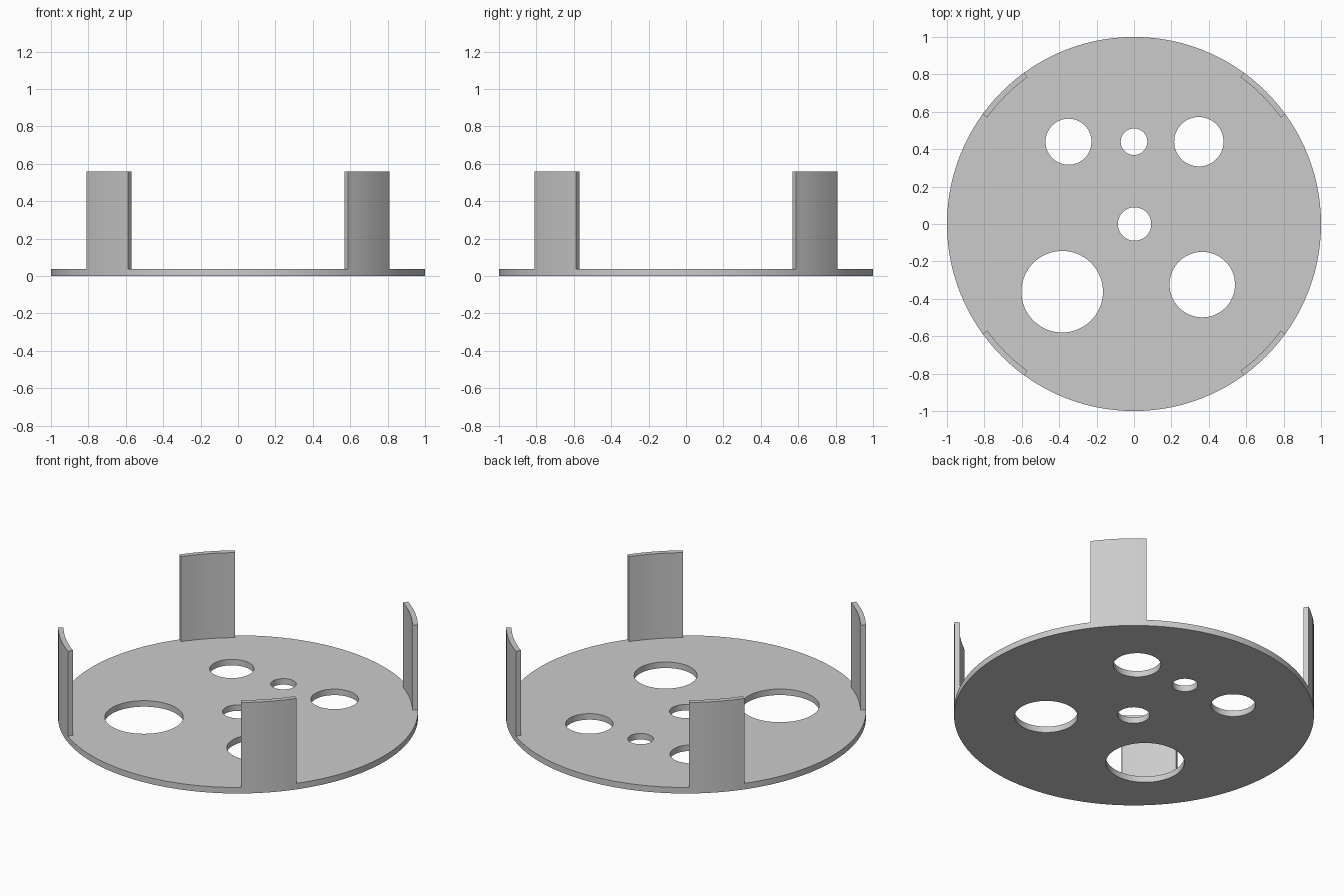
import bpy
import bmesh
from math import cos, sin, radians

PLATE_TOP = 0.037
TAB_TOP = 0.558
TAB_INNER = 0.97

if "Cube" in bpy.data.objects:
    bpy.data.objects.remove(bpy.data.objects["Cube"], do_unlink=True)

grey = bpy.data.materials.new("plain_grey")
grey.use_nodes = True
colour = (0.6, 0.6, 0.6, 1)
grey.diffuse_color = colour
grey.node_tree.nodes["Principled BSDF"].inputs["Base Color"].default_value = colour


def select_only(ob):
    bpy.ops.object.select_all(action="DESELECT")
    ob.select_set(True)
    bpy.context.view_layer.objects.active = ob


def cylinder(name, x, y, radius, bottom, top, sides):
    bpy.ops.mesh.primitive_cylinder_add(
        vertices=sides, radius=radius, depth=top - bottom,
        location=(x, y, (bottom + top) / 2))
    ob = bpy.context.object
    ob.name = name
    return ob


def finish(ob):
    ob.data.materials.clear()
    ob.data.materials.append(grey)
    select_only(ob)
    bpy.ops.object.shade_smooth_by_angle(angle=radians(30))


# Round base plate, drilled with six holes (x, y, radius)
plate = cylinder("base_plate", 0, 0, 1, 0, PLATE_TOP, 120)
holes = [(-0.35, 0.44, 0.123), (0, 0.44, 0.071), (0.347, 0.44, 0.132),
         (0.003, 0, 0.089), (-0.384, -0.362, 0.218), (0.365, -0.324, 0.175)]
for x, y, radius in holes:
    cutter = cylinder("hole_cutter", x, y, radius, -0.1, 0.1, 64)
    cutter.hide_render = True
    drill = plate.modifiers.new("hole", "BOOLEAN")
    drill.operation = "DIFFERENCE"
    drill.solver = "EXACT"
    drill.object = cutter
    select_only(plate)
    bpy.ops.object.modifier_apply(modifier=drill.name)
    bpy.data.objects.remove(cutter, do_unlink=True)
finish(plate)


def curved_tab(name, middle):
    """Upright strip following the plate rim, 18 degrees wide."""
    angles = [radians(middle + step) for step in range(-9, 10, 3)]
    outline = [(cos(a), sin(a)) for a in angles]
    outline += [(TAB_INNER * cos(a), TAB_INNER * sin(a)) for a in reversed(angles)]
    bm = bmesh.new()
    base = bm.faces.new([bm.verts.new((x, y, PLATE_TOP)) for x, y in outline])
    walls = bmesh.ops.extrude_face_region(bm, geom=[base], use_keep_orig=True)
    top = [v for v in walls["geom"] if isinstance(v, bmesh.types.BMVert)]
    bmesh.ops.translate(bm, verts=top, vec=(0, 0, TAB_TOP - PLATE_TOP))
    bmesh.ops.recalc_face_normals(bm, faces=bm.faces)
    mesh = bpy.data.meshes.new(name)
    bm.to_mesh(mesh)
    bm.free()
    ob = bpy.data.objects.new(name, mesh)
    bpy.context.collection.objects.link(ob)
    finish(ob)


# Four tabs on the diagonals
for i, place in enumerate(("back_left", "back_right", "front_right", "front_left")):
    curved_tab(place + "_tab", 45 + 90 * i)
